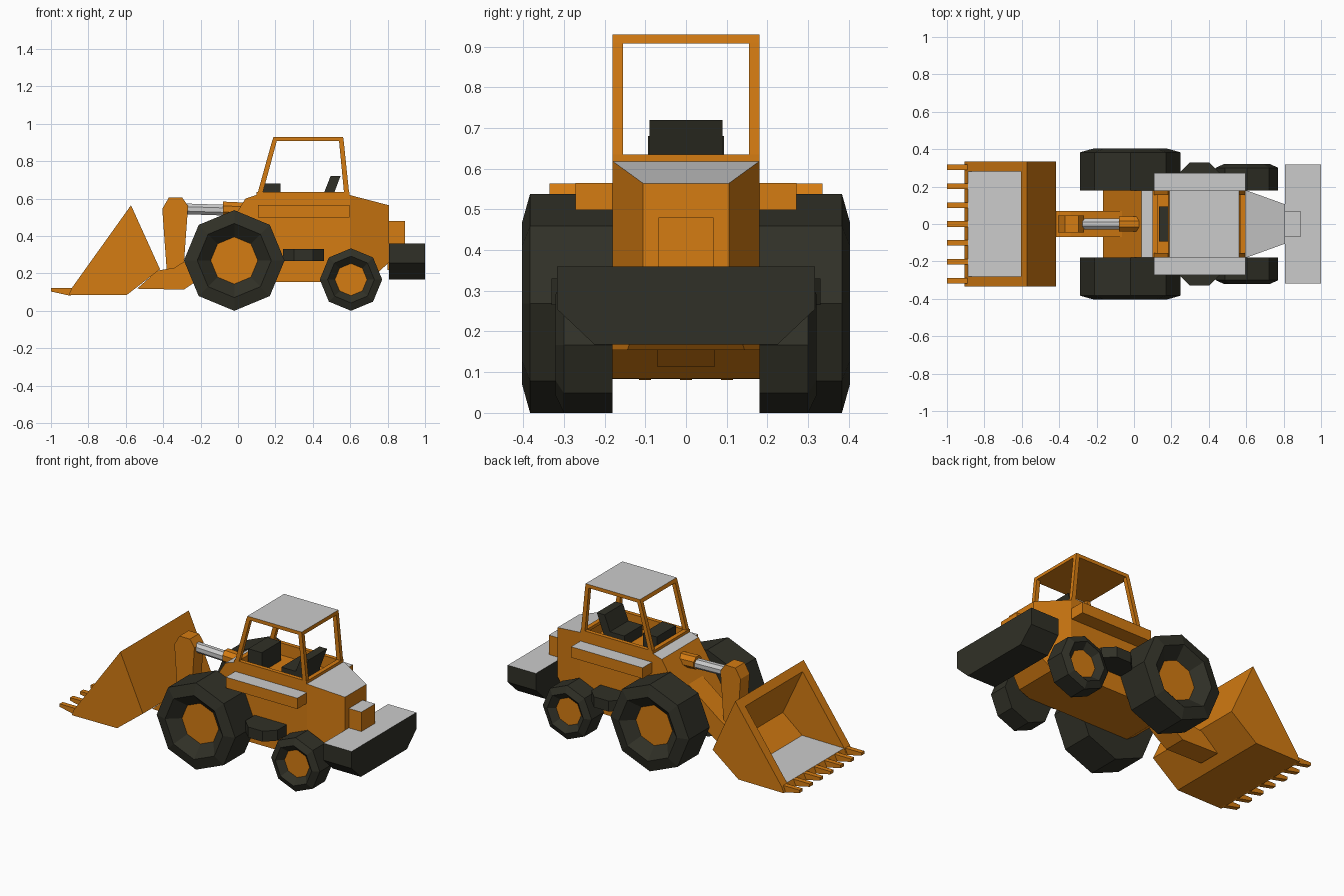
import bpy, bmesh, math

cube = bpy.data.objects.get("Cube")
if cube:
    bpy.data.objects.remove(cube, do_unlink=True)


def material(name, rgb):
    m = bpy.data.materials.new(name)
    m.use_nodes = True
    m.diffuse_color = (*rgb, 1)
    m.node_tree.nodes["Principled BSDF"].inputs["Base Color"].default_value = (*rgb, 1)
    return m


ORANGE = material("orange paint", (0.66, 0.2, 0.006))
GRAY = material("light gray", (0.6, 0.6, 0.6))
DARK = material("dark rubber", (0.03, 0.03, 0.02))


def finish(name, bm, mats, rule=None, mirror=False):
    """Turn a bmesh into a flat shaded object; rule picks faces for the second colour."""
    bmesh.ops.recalc_face_normals(bm, faces=bm.faces)
    bm.normal_update()
    for f in bm.faces:
        if rule and rule(f):
            f.material_index = 1
    mesh = bpy.data.meshes.new(name)
    bm.to_mesh(mesh)
    bm.free()
    for m in mats:
        mesh.materials.append(m)
    ob = bpy.data.objects.new(name, mesh)
    bpy.context.collection.objects.link(ob)
    if mirror:
        mod = ob.modifiers.new("Mirror", 'MIRROR')
        mod.use_axis = (False, True, False)
    return ob


def up(f):
    return f.normal.z > 0.9


PLACE = {'x': lambda a, b, t: (t, a, b),
         'y': lambda a, b, t: (a, t, b),
         'z': lambda a, b, t: (a, b, t)}


def prism(name, pts, lo, hi, axis='y', mats=(ORANGE,), rule=None, mirror=False, warp=None):
    """Extrude a 2D profile along an axis from lo to hi."""
    bm = bmesh.new()
    ends = [[bm.verts.new(PLACE[axis](a, b, t)) for a, b in pts] for t in (lo, hi)]
    for ring in ends:
        bm.faces.new(ring)
    n = len(pts)
    for i in range(n):
        j = (i + 1) % n
        bm.faces.new((ends[0][i], ends[0][j], ends[1][j], ends[1][i]))
    if warp:
        for v in bm.verts:
            warp(v.co)
    return finish(name, bm, mats, rule, mirror)


def box(name, x, y, z, **kw):
    return prism(name, [(x[0], z[0]), (x[1], z[0]), (x[1], z[1]), (x[0], z[1])], *y, **kw)


def lathe(name, rings, cx, cz, mats, rule=None, mirror=False):
    """Eight sided solid around a y axis, from (radius, y) rings."""
    bm = bmesh.new()
    loops = []
    for r, y in rings:
        loops.append([bm.verts.new((cx + r * math.cos(k * math.pi / 4), y,
                                    cz + r * math.sin(k * math.pi / 4))) for k in range(8)])
    for a, b in zip(loops, loops[1:]):
        for k in range(8):
            bm.faces.new((a[k], a[k - 1], b[k - 1], b[k]))
    bm.faces.new(loops[0])
    bm.faces.new(loops[-1])
    return finish(name, bm, mats, rule, mirror)


def rod(name, x0, x1, z0, z1, radius, mat):
    """Eight sided rod along x, sloping from z0 to z1."""
    pts = [(radius * math.cos((k + 0.5) * math.pi / 4),
            radius * math.sin((k + 0.5) * math.pi / 4)) for k in range(8)]

    def slope(co):
        co.z += z0 if co.x == min(x0, x1) or abs(co.x - x0) < 1e-4 else z1
    return prism(name, pts, x0, x1, 'x', (mat,), warp=slope)


# Wheels with recessed orange hubs
def wheels(name, cx, r, hub, side, outer, deep):
    lathe(name, [(r, 0.18), (r, outer - 0.02), (side, outer), (hub, deep)], cx, r,
          (DARK, ORANGE), lambda f: len(f.verts) == 8 and f.calc_center_median().y > 0.2, True)


wheels("front_wheels", -0.02, 0.269, 0.126, 0.198, 0.403, 0.34)
wheels("rear_wheels", 0.604, 0.167, 0.086, 0.125, 0.32, 0.285)

# Body: notched centre for the cab floor, closed sides, tapered rear hood
front = [(0.6, 0.155), (-0.1, 0.155), (-0.165, 0.2), (-0.165, 0.27), (0.04, 0.6), (0.095, 0.618)]
notch = [(0.125, 0.618), (0.125, 0.56), (0.575, 0.56), (0.575, 0.618)]


def cap(f):
    return up(f) and f.calc_center_median().z > 0.58


prism("body_centre", front + notch + [(0.6, 0.618)], -0.155, 0.155,
      mats=(ORANGE, GRAY), rule=cap)
prism("body_sides", front + [(0.6, 0.618)], 0.155, 0.18,
      mats=(ORANGE, GRAY), rule=cap, mirror=True)


def taper(co):
    co.y *= 1 - 2.0 * (co.x - 0.6)


prism("rear_hood", [(0.6, 0.155), (0.7, 0.155), (0.807, 0.26), (0.807, 0.564), (0.6, 0.618)],
      -0.18, 0.18, mats=(ORANGE, GRAY), rule=up, warp=taper)
box("tail_block", (0.8, 0.893), (-0.068, 0.068), (0.217, 0.48), mats=(ORANGE, GRAY), rule=up)
prism("counterweight", [(-0.317, 0.36), (0.317, 0.36), (0.317, 0.255),
                        (0.225, 0.168), (-0.225, 0.168), (-0.317, 0.255)],
      0.807, 1.0, 'x', (DARK, GRAY), up)
box("side_fenders", (0.107, 0.597), (0.18, 0.272), (0.498, 0.565),
    mats=(ORANGE, GRAY), rule=up, mirror=True)
prism("side_steps", [(0.24, 0.17), (0.24, 0.27), (0.3, 0.33), (0.4, 0.33), (0.46, 0.27), (0.46, 0.17)],
      0.265, 0.33, 'z', (DARK,), mirror=True)

# Cab: sills, pillars and roof
box("cab_side_sills", (0.1, 0.597), (0.155, 0.18), (0.616, 0.635), mirror=True)
for name, x in (("cab_front_sill", (0.1, 0.128)), ("cab_rear_sill", (0.57, 0.597))):
    box(name, x, (-0.155, 0.155), (0.616, 0.635))
prism("front_pillars", [(0.105, 0.63), (0.132, 0.63), (0.208, 0.91), (0.183, 0.91)],
      0.155, 0.18, mirror=True)
prism("rear_pillars", [(0.567, 0.63), (0.594, 0.63), (0.565, 0.91), (0.54, 0.91)],
      0.155, 0.18, mirror=True)
prism("roof", [(0.183, 0.908), (0.565, 0.908), (0.562, 0.93), (0.19, 0.93)], -0.18, 0.18,
      mats=(ORANGE, GRAY), rule=up)

# Cab interior
box("dashboard", (0.135, 0.228), (-0.093, 0.093), (0.56, 0.68), mats=(DARK,))
box("seat_cushion", (0.36, 0.5), (-0.09, 0.09), (0.56, 0.625), mats=(DARK,))
prism("seat_back", [(0.44, 0.58), (0.495, 0.72), (0.548, 0.72), (0.495, 0.58)],
      -0.09, 0.09, mats=(DARK,))

# Loader arm, upright link and hydraulic ram
prism("loader_arm", [(-0.54, 0.118), (-0.29, 0.113), (-0.22, 0.16), (-0.04, 0.3), (-0.04, 0.45),
                     (-0.28, 0.268), (-0.34, 0.23), (-0.43, 0.215)], -0.07, 0.07)
prism("upright_link", [(-0.38, 0.2), (-0.29, 0.24), (-0.267, 0.56), (-0.298, 0.605),
                       (-0.37, 0.605), (-0.405, 0.545)], -0.045, 0.045)
rod("ram_rod", -0.29, -0.07, 0.545, 0.538, 0.031, GRAY)
rod("ram_barrel", -0.08, 0.03, 0.545, 0.54, 0.042, ORANGE)

# Bucket: hollow shell between two cheek plates, plus teeth
outer = [(-0.905, 0.083), (-0.594, 0.085), (-0.417, 0.222), (-0.572, 0.564)]
prism("bucket_shell", outer + [(-0.603, 0.521), (-0.468, 0.232), (-0.6, 0.125), (-0.887, 0.122)],
      -0.28, 0.28, mats=(ORANGE, GRAY), rule=lambda f: up(f))
prism("bucket_cheeks", outer + [(-0.89, 0.12)], 0.28, 0.335, mirror=True)
for i in range(-3, 4):
    prism(f"bucket_tooth_{i + 4}", [(-1, 0.103), (-0.9, 0.081), (-0.87, 0.09), (-0.88, 0.121), (-1, 0.121)],
          i * 0.101 - 0.015, i * 0.101 + 0.015)
